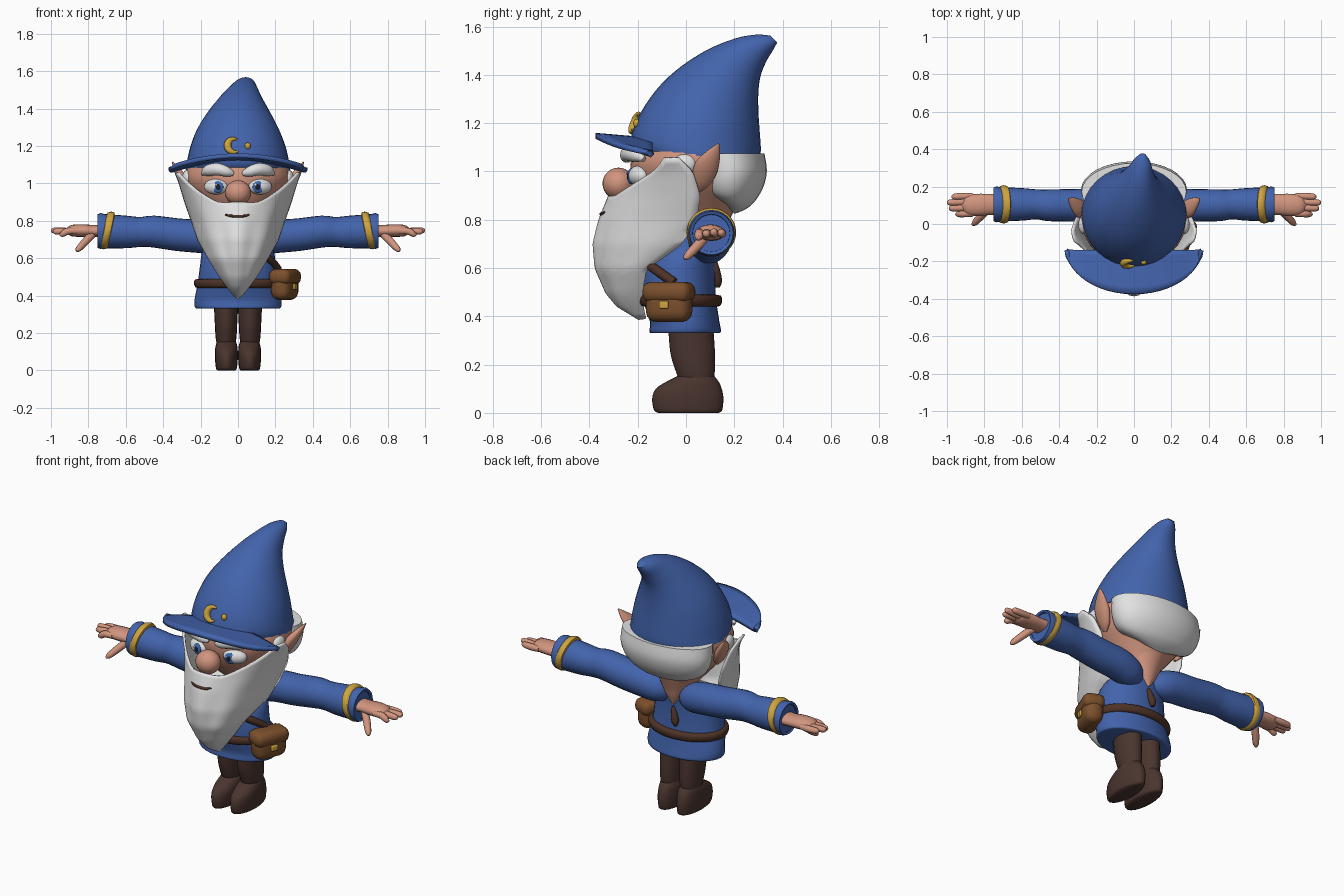
import bpy, bmesh, math
from mathutils import Vector, Matrix

if "Cube" in bpy.data.objects:
    bpy.data.objects.remove(bpy.data.objects["Cube"])


def material(name, rgb):
    m = bpy.data.materials.new(name)
    m.diffuse_color = (*rgb, 1)
    m.use_nodes = True
    m.node_tree.nodes["Principled BSDF"].inputs["Base Color"].default_value = m.diffuse_color
    return m


BLUE = material("blue cloth", (.055, .125, .41))
SKIN = material("skin", (.64, .30, .21))
WHITE = material("white hair", (.76, .76, .76))
DARK = material("dark brown boots", (.068, .035, .028))
BELT = material("belt brown", (.075, .032, .02))
POUCH = material("pouch brown", (.20, .08, .025))
GOLD = material("gold", (.62, .37, .05))
IRIS = material("iris blue", (.05, .15, .48))
BLACK = material("pupil black", (.012, .012, .02))


def finish(bm, name, mat, angle=50):
    bmesh.ops.recalc_face_normals(bm, faces=bm.faces[:])
    me = bpy.data.meshes.new(name)
    bm.to_mesh(me)
    bm.free()
    me.materials.append(mat)
    ob = bpy.data.objects.new(name, me)
    bpy.context.collection.objects.link(ob)
    bpy.context.view_layer.objects.active = ob
    ob.select_set(True)
    bpy.ops.object.shade_smooth_by_angle(angle=math.radians(angle))
    ob.select_set(False)
    return ob


def spline(pts, n):
    """Catmull-Rom interpolation of equal-length tuples."""
    if n < 2:
        return [tuple(p) for p in pts]
    out = []
    for i in range(len(pts) - 1):
        a, b = pts[max(i - 1, 0)], pts[i]
        c, d = pts[i + 1], pts[min(i + 2, len(pts) - 1)]
        for k in range(n):
            t = k / n
            out.append(tuple(q + .5 * t * (r - p + t * (2*p - 5*q + 4*r - s + t * (3*(q - r) + s - p)))
                             for p, q, r, s in zip(a, b, c, d)))
    return out + [tuple(pts[-1])]


def skin_rings(rings, name, mat, angle=50):
    bm = bmesh.new()
    vs = [[bm.verts.new(p) for p in r] for r in rings]
    n = len(vs[0])
    for a, b in zip(vs, vs[1:]):
        for i in range(n):
            bm.faces.new((a[i], a[(i + 1) % n], b[(i + 1) % n], b[i]))
    bm.faces.new(vs[0])
    bm.faces.new(vs[-1])
    return finish(bm, name, mat, angle)


def loft(name, mat, rows, n=4, seg=32):
    """Rows: front y, front z, back y, back z, half width, centre x."""
    rings = []
    for yf, zf, yb, zb, w, cx in spline(rows, n):
        rings.append([(cx + w * math.sin(a), (yf + yb) / 2 + (yb - yf) / 2 * math.cos(a),
                       (zf + zb) / 2 + (zb - zf) / 2 * math.cos(a))
                      for a in (2 * math.pi * i / seg for i in range(seg))])
    return skin_rings(rings, name, mat)


def level(rows, cx=0):
    return [(f, z, b, z, w, cx) for z, f, b, w in rows]


def tube(name, mat, pts, s=1, n=4, seg=16, axis=None, flat=1):
    """Points: x, y, z, radius; s mirrors x; flat squeezes one way."""
    P = spline(pts, n)
    C = [Vector((p[0] * s, p[1], p[2])) for p in P]
    main = Vector(axis) if axis else C[-1] - C[0]
    if axis:
        main.x *= s
    main.normalize()
    ref = Vector((0, 0, 1)) if abs(main.z) < .75 else Vector((0, 1, 0))
    rings = []
    for i, p in enumerate(P):
        t = main if axis else (C[min(i + 1, len(C) - 1)] - C[max(i - 1, 0)]).normalized()
        u = ref.cross(t).normalized()
        v = t.cross(u)
        rings.append([C[i] + p[3] * (u * math.cos(a) * flat + v * math.sin(a))
                      for a in (2 * math.pi * k / seg for k in range(seg))])
    return skin_rings(rings, name, mat)


def ball(name, mat, c, size, rot=(0, 0, 0)):
    bm = bmesh.new()
    bmesh.ops.create_uvsphere(bm, u_segments=24, v_segments=14, radius=1)
    ob = finish(bm, name, mat)
    ob.location, ob.scale, ob.rotation_euler = c, size, rot
    return ob


# Tunic with flared hem, belt
loft("tunic", BLUE, level([(.33, -.14, .13, .215), (.337, -.152, .145, .23), (.38, -.15, .138, .232),
     (.47, -.178, .125, .215), (.56, -.182, .12, .203), (.64, -.16, .12, .19),
     (.70, -.09, .125, .15), (.745, -.03, .11, .09)]))
loft("belt", BELT, level([(.44, -.17, .13, .215), (.445, -.192, .143, .228), (.465, -.20, .15, .236),
     (.485, -.195, .145, .23), (.49, -.17, .12, .205)]), n=2)

# Head, neck point at the nape
loft("head", SKIN, level([(.76, -.05, .16, .10), (.81, -.11, .185, .14), (.87, -.17, .22, .19),
     (.95, -.215, .275, .25), (1.03, -.23, .30, .283), (1.10, -.21, .29, .27)]))
loft("neck", SKIN, level([(.64, .11, .126, .006), (.69, .06, .145, .05), (.74, .02, .16, .08),
     (.82, .0, .19, .11)]))

# Hair band around the back of the head
loft("back_hair", WHITE, [(.02, 1.075, .325, 1.075, .28, 0), (.03, 1.0, .335, 1.0, .283, 0),
     (.04, .95, .318, .93, .268, 0), (.06, .92, .28, .87, .235, 0), (.10, .90, .24, .84, .18, 0),
     (.14, .89, .20, .825, .09, 0)])

# Leaning pointed hat
loft("hat", BLUE, [(-.20, 1.065, .308, 1.065, .28, 0), (-.23, 1.12, .31, 1.10, .274, 0),
     (-.20, 1.22, .305, 1.17, .255, 0), (-.13, 1.33, .30, 1.25, .218, 0), (-.04, 1.42, .30, 1.33, .168, .005),
     (.08, 1.50, .31, 1.40, .115, .015), (.20, 1.55, .335, 1.46, .074, .03),
     (.29, 1.567, .362, 1.505, .048, .04), (.35, 1.563, .378, 1.535, .02, .045)])

# Half-moon brim, arched across the brow
bm = bmesh.new()
grid = []
for j in range(7):
    row = []
    for i in range(25):
        a = math.pi * i / 24
        x = -.36 * math.cos(a)
        y = -.14 - .235 * math.sin(a) * j / 6
        row.append(bm.verts.new((x, y, 1.148 - .062 * (x / .36) ** 2 - .02 * (1 - j / 6))))
    grid.append(row)
for a, b in zip(grid, grid[1:]):
    for i in range(24):
        bm.faces.new((a[i], a[i + 1], b[i + 1], b[i]))
bmesh.ops.remove_doubles(bm, verts=bm.verts[:], dist=.0005)
brim = finish(bm, "hat_brim", BLUE)
mod = brim.modifiers.new("thickness", 'SOLIDIFY')
mod.thickness, mod.offset = .024, 0

# Moon and star on the hat
moon = []
for i in range(9):
    a = math.radians(65 + 240 * i / 8)
    z = 1.202 + .036 * math.sin(a)
    moon.append((-.02 + .036 * math.cos(a), -.212 + (z - 1.2) * .4, z, .004 + .016 * math.sin(math.pi * i / 8)))
tube("hat_moon", GOLD, moon, axis=None, n=2, seg=10)
ball("hat_star", GOLD, (.052, -.205, 1.2), (.016, .014, .018))

# Beard: curved sheet wrapped around the jaw; rows are z, half width, front y, back y
BEARD = [(.395, .004, -.19, -.175), (.45, .05, -.28, -.185), (.5, .088, -.32, -.19), (.6, .15, -.362, -.17),
         (.7, .207, -.367, -.03), (.8, .24, -.345, .045), (.9, .275, -.31, .06), (1.0, .305, -.275, .03),
         (1.09, .335, -.24, -.06)]


def beard_at(z):
    for a, b in zip(BEARD, BEARD[1:]):
        if z <= b[0]:
            break
    t = (z - a[0]) / (b[0] - a[0])
    return [p + t * (q - p) for p, q in zip(a[1:], b[1:])]


bm = bmesh.new()
grid = []
for j in range(29):
    row = []
    for i in range(33):
        u = i / 16 - 1
        top = .895 + .165 * min(1, max(0, (abs(u) - .22) / .6)) ** 1.2
        z = .395 + (top - .395) * j / 28
        w, f, b = beard_at(z)
        a = u * math.pi / 2
        k = 1 + .025 * math.cos(u * 14) * math.sin(math.pi * j / 28)
        row.append(bm.verts.new((w * math.sin(a) * (1 + (k - 1) * (1 - abs(u))), b - (b - f) * math.cos(a) * k, z)))
    grid.append(row)
for a, b in zip(grid, grid[1:]):
    for i in range(32):
        bm.faces.new((a[i], a[i + 1], b[i + 1], b[i]))
# back closing strip below the jaw
for a, b in zip(grid[:17], grid[1:17]):
    bm.faces.new((a[0], a[-1], b[-1], b[0]))
beard = finish(bm, "beard", WHITE, 70)
mod = beard.modifiers.new("thickness", 'SOLIDIFY')
mod.thickness, mod.offset = .012, -1

# Nose and mouth
ball("nose", SKIN, (0, -.28, .95), (.07, .066, .066))
tube("mouth", BELT, [(-.068, -.338, .832, .004), (-.03, -.35, .825, .007), (.03, -.35, .825, .007),
                     (.06, -.338, .832, .004)], seg=8)

for s, side in ((1, "left"), (-1, "right")):
    # Face details
    ball(side + "_eye", WHITE, (.118 * s, -.196, .982), (.066, .04, .042), (0, 0, .35 * s))
    ball(side + "_iris", IRIS, (.108 * s, -.229, .98), (.031, .012, .032), (0, 0, .3 * s))
    ball(side + "_pupil", BLACK, (.106 * s, -.238, .98), (.015, .006, .017), (0, 0, .3 * s))
    ball(side + "_glint", WHITE, (.106 * s - .012, -.242, .992), (.006, .004, .007))
    tube(side + "_eyebrow", WHITE, [(.025, -.24, 1.05, .012), (.06, -.245, 1.062, .027), (.11, -.235, 1.075, .033),
         (.16, -.205, 1.068, .03), (.19, -.175, 1.05, .01)], s)
    ball(side + "_sideburn", WHITE, (.268 * s, -.005, 1.03), (.03, .05, .042))
    tube(side + "_ear", SKIN, [(.245, .05, .92, .012), (.265, .065, .96, .04), (.295, .085, 1.02, .05),
         (.325, .112, 1.07, .032), (.352, .135, 1.115, .004)], s, flat=.55)

    # Sleeve with open end, gold cuff
    tube(side + "_sleeve", BLUE, [(.06, .07, .67, .05), (.11, .09, .695, .08), (.2, .10, .715, .088), (.32, .10, .725, .087),
         (.45, .10, .742, .085), (.52, .105, .74, .08), (.6, .105, .74, .087), (.74, .105, .745, .093)], s, seg=24)
    tube(side + "_sleeve_rim", BLUE, [(.70, .105, .745, .088), (.735, .105, .745, .096), (.75, .105, .745, .09),
         (.745, .105, .745, .078), (.71, .105, .745, .07)], s, n=1, seg=24, axis=(1, 0, 0))
    tube(side + "_cuff", GOLD, [(.675, .105, .748, .085), (.68, .105, .748, .098), (.697, .105, .748, .103),
         (.715, .105, .748, .098), (.72, .105, .748, .085)], s, n=1, seg=28, axis=(1, 0, .2))

    # Hand
    tube(side + "_palm", SKIN, [(.70, .105, .745, .034), (.77, .105, .745, .032), (.83, .102, .747, .034),
         (.89, .10, .747, .03), (.92, .10, .745, .012)], s, flat=1.75)
    for k in range(4):
        y = .055 + .031 * k
        tip = (.955, .99, 1.0, .975)[k]
        z = (.728, .742, .748, .745)[k]
        tube(side + "_finger", SKIN, [(.86, y, .745, .016), (.91, y, .744, .019), (tip - .015, y - .002, z, .016),
             (tip, y - .002, z, .005)], s, seg=10)
    tube(side + "_thumb", SKIN, [(.77, .085, .735, .02), (.81, .05, .695, .021), (.85, .008, .652, .017),
         (.863, -.006, .638, .006)], s, seg=10)

    # Leg and boot
    loft(side + "_leg", DARK, level([(.14, -.03, .115, .05), (.18, -.045, .12, .056), (.25, -.065, .12, .06),
         (.37, -.075, .112, .066)], .064 * s), seg=20)
    loft(side + "_boot", DARK, level([(.0, -.115, .135, .048), (.012, -.133, .15, .056), (.06, -.14, .155, .061),
         (.10, -.125, .148, .061), (.13, -.08, .135, .058), (.155, -.03, .115, .05)], .062 * s), seg=20)

# Shoulder strap pieces
tube("front_strap", BELT, [(.11, -.165, .635, .016), (.15, -.148, .61, .02), (.19, -.10, .575, .02),
                           (.215, -.05, .54, .02)], seg=10)
tube("back_strap", BELT, [(0, .122, .625, .008), (-.01, .125, .585, .018), (-.02, .13, .545, .02),
                          (-.022, .13, .52, .01)], seg=10)


# Hip pouch: rounded box, flap and clasp turned slightly forward
def rounded_box(name, mat, size, offset, bevel):
    bm = bmesh.new()
    bmesh.ops.create_cube(bm, size=1)
    bmesh.ops.scale(bm, verts=bm.verts[:], vec=size)
    bmesh.ops.bevel(bm, geom=bm.edges[:], offset=bevel, segments=3, profile=.5, affect='EDGES')
    bmesh.ops.translate(bm, verts=bm.verts[:], vec=offset)
    turn = Matrix.Rotation(math.radians(-22), 4, 'Z')
    bmesh.ops.transform(bm, matrix=Matrix.Translation((.25, -.07, .46)) @ turn, verts=bm.verts[:])
    return finish(bm, name, mat, 40)


rounded_box("pouch", POUCH, (.108, .195, .165), (0, 0, -.002), .045)
rounded_box("pouch_flap", POUCH, (.122, .21, .085), (.002, 0, .04), .035)
rounded_box("pouch_clasp", GOLD, (.016, .04, .032), (.059, 0, -.012), .005)
